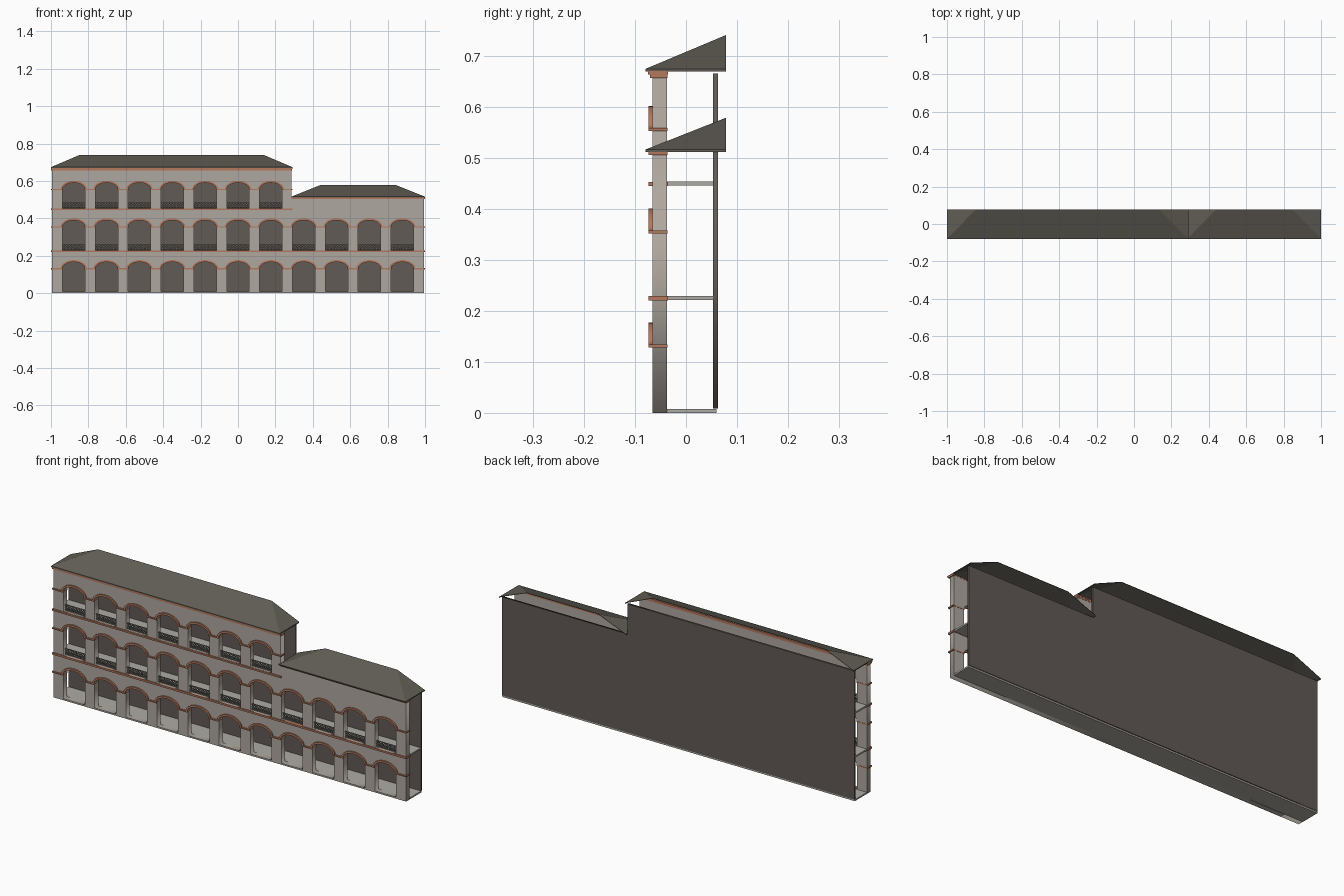
import bpy, bmesh, math
from mathutils import Matrix, Vector

cube = bpy.data.objects.get("Cube")
if cube:
    bpy.data.objects.remove(cube, do_unlink=True)


def material(name, r, g, b):
    m = bpy.data.materials.new(name)
    m.use_nodes = True
    m.diffuse_color = (r, g, b, 1)
    m.node_tree.nodes["Principled BSDF"].inputs["Base Color"].default_value = (r, g, b, 1)
    return m


STONE = material("warm grey stone", 0.43, 0.39, 0.35)
TERRACOTTA = material("terracotta trim", 0.46, 0.19, 0.11)
SLATE = material("dark roof slate", 0.12, 0.11, 0.092)
BACK = material("brown grey back wall", 0.12, 0.103, 0.09)
FLOOR = material("pale floor", 0.42, 0.41, 0.37)
IRON = material("grey ironwork", 0.17, 0.17, 0.155)

# Main dimensions
END, STEP = 0.995, 0.287
BAYS, PITCH, HALF = 11, 0.1757, 0.06
FRONT, INNER = -0.066, -0.037
RISE, TRIM = 0.036, 0.010
# Storeys: sill height, arch spring height, number of bays
STOREYS = [(0.008, 0.131, BAYS), (0.229, 0.354, BAYS), (0.453, 0.555, 7)]


def bay_x(i):
    return (i - (BAYS - 1) / 2) * PITCH


def add_mesh(name, mesh, mat):
    mesh.materials.append(mat)
    ob = bpy.data.objects.new(name, mesh)
    bpy.context.collection.objects.link(ob)
    return ob


def panel(name, outlines, y0, y1, mat):
    """Upright plate from x/z outlines; inner outlines become holes."""
    cu = bpy.data.curves.new(name, 'CURVE')
    cu.dimensions = '2D'
    cu.fill_mode = 'BOTH'
    cu.extrude = (y1 - y0) / 2
    for pts in outlines:
        sp = cu.splines.new('POLY')
        sp.points.add(len(pts) - 1)
        for p, (x, z) in zip(sp.points, pts):
            p.co = (x, z, 0, 1)
        sp.use_cyclic_u = True
    temp = bpy.data.objects.new(name + " outline", cu)
    bpy.context.collection.objects.link(temp)
    dg = bpy.context.evaluated_depsgraph_get()
    mesh = bpy.data.meshes.new_from_object(temp.evaluated_get(dg))
    bpy.data.objects.remove(temp, do_unlink=True)
    mesh.transform(Matrix.Translation((0, (y0 + y1) / 2, 0)) @ Matrix.Rotation(math.pi / 2, 4, 'X'))
    mesh.materials.clear()
    return add_mesh(name, mesh, mat)


def boxes(name, items, mat):
    """One object from boxes given as (x0, x1, y0, y1, z0, z1, tilt)."""
    bm = bmesh.new()
    for x0, x1, y0, y1, z0, z1, tilt in items:
        mid = Vector((x0 + x1, y0 + y1, z0 + z1)) / 2
        bmesh.ops.create_cube(bm, size=1, matrix=Matrix.Translation(mid)
                              @ Matrix.Rotation(tilt, 4, 'Y')
                              @ Matrix.Diagonal((x1 - x0, y1 - y0, z1 - z0, 1)))
    mesh = bpy.data.meshes.new(name)
    bm.to_mesh(mesh)
    bm.free()
    return add_mesh(name, mesh, mat)


def arc(cx, z, a, b, n=14):
    return [(cx + a * math.cos(math.pi * k / n), z + b * math.sin(math.pi * k / n))
            for k in range(n + 1)]


def stepped(low, high, base):
    return [(-END, base), (END, base), (END, low), (STEP, low), (STEP, high), (-END, high)]


# Arcaded front wall
openings, trims, imposts = [], [], []
for sill, spring, count in STOREYS:
    for i in range(count):
        cx = bay_x(i)
        openings.append([(cx - HALF, sill), (cx + HALF, sill)] + arc(cx, spring, HALF, RISE))
        trims.append(arc(cx, spring, HALF + TRIM, RISE + TRIM)
                     + arc(cx, spring, HALF, RISE)[::-1])
    # String course on each pier, wrapping through the openings
    right = 1.0 if count == BAYS else STEP + 0.004
    edges = [-1.0] + [bay_x(i) + s * (HALF - 0.001) for i in range(count) for s in (-1, 1)] + [right]
    for x0, x1 in zip(edges[::2], edges[1::2]):
        imposts.append((x0, x1, -0.073, -0.036, spring - 0.003, spring + 0.003, 0))
panel("front_wall", [stepped(0.506, 0.664, 0)] + openings, FRONT, INNER, STONE)
panel("arch_trims", trims, -0.073, FRONT + 0.001, TERRACOTTA)
boxes("string_courses", imposts, TERRACOTTA)

# Back wall and floors
panel("back_wall", [stepped(0.511, 0.665, 0.009)], 0.053, 0.063, BACK)
boxes("floors", [
    (-END, END, INNER - 0.001, 0.06, 0, 0.008, 0),
    (-END, END, INNER - 0.001, 0.06, 0.221, 0.229, 0),
    (-END, STEP, INNER - 0.001, 0.06, 0.445, 0.453, 0)], FLOOR)

# Storey bands and cornices
boxes("floor_bands", [
    (-1, 1, -0.073, -0.035, 0.220, 0.229, 0),
    (-1, STEP + 0.004, -0.073, -0.035, 0.444, 0.452, 0)], TERRACOTTA)
boxes("cornices", [
    (-1, STEP + 0.003, -0.071, -0.036, 0.656, 0.664, 0),
    (-1, STEP + 0.004, -0.074, -0.035, 0.663, 0.670, 0),
    (STEP, 1, -0.073, -0.036, 0.505, 0.511, 0)], TERRACOTTA)

# Iron balustrades in the upper openings
bars = []
CELLS, TALL = 8, 0.026
cell = 2 * HALF / CELLS
diag = math.hypot(cell, TALL) / 2
lean = math.atan2(cell, TALL)
for sill, spring, count in STOREYS[1:]:
    for i in range(count):
        cx = bay_x(i)
        for z in (sill + 0.003, sill + 0.016, sill + 0.031):
            bars.append((cx - HALF, cx + HALF, -0.056, -0.050, z - 0.0013, z + 0.0013, 0))
        for k in range(CELLS):
            x, z = cx - HALF + (k + 0.5) * cell, sill + 0.017
            for tilt in (-lean, lean):
                bars.append((x - 0.0013, x + 0.0013, -0.055, -0.051, z - diag, z + diag, tilt))
boxes("balustrades", bars, IRON)


def half_hip_roof(name, x0, x1, eave, ridge, inset):
    """Half hipped roof shell, open at the back, with a thin fascia."""
    y0, y1, lip = -0.079, 0.078, 0.005
    bm = bmesh.new()
    low, rim = ([bm.verts.new((x, y, z)) for x, y in ((x0, y1), (x0, y0), (x1, y0), (x1, y1))]
                for z in (eave, eave + lip))
    a, b = (bm.verts.new((x, y1, ridge)) for x in (x0 + inset, x1 - inset))
    for k in range(3):
        bm.faces.new((low[k], low[k + 1], rim[k + 1], rim[k]))
    bm.faces.new((rim[0], rim[1], a))
    bm.faces.new((rim[1], rim[2], b, a))
    bm.faces.new((rim[2], rim[3], b))
    mesh = bpy.data.meshes.new(name)
    bm.to_mesh(mesh)
    bm.free()
    ob = add_mesh(name, mesh, SLATE)
    shell = ob.modifiers.new("thickness", 'SOLIDIFY')
    shell.thickness = 0.002


half_hip_roof("tall_roof", -1.0, 0.291, 0.669, 0.740, 0.155)
half_hip_roof("low_roof", 0.285, 1.0, 0.511, 0.578, 0.155)
